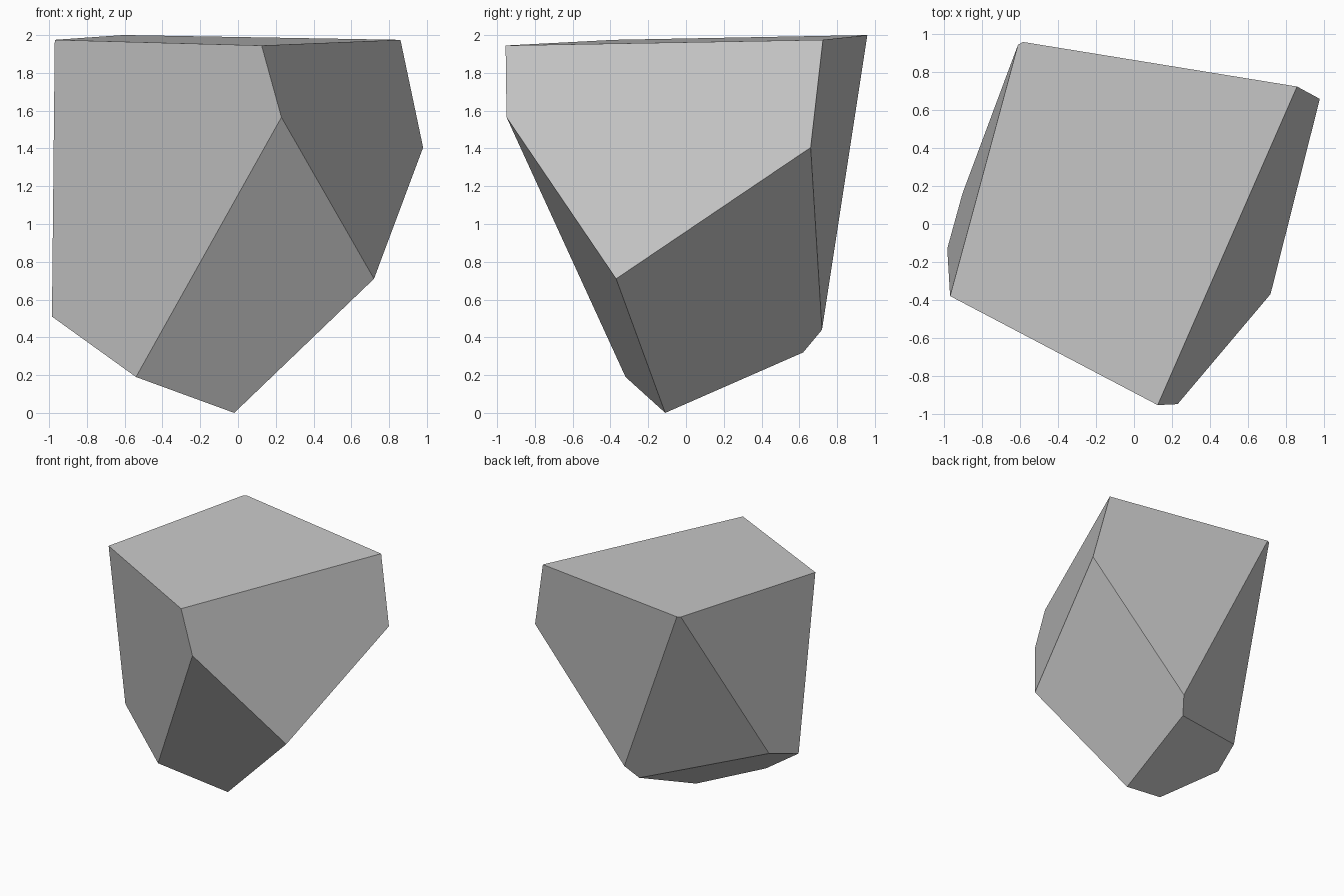
import bpy
import bmesh
import math

# Remove the default cube only
default_cube = bpy.data.objects.get("Cube")
if default_cube:
    bpy.data.objects.remove(default_cube, do_unlink=True)


def make_material(name, colour):
    material = bpy.data.materials.new(name)
    material.use_nodes = True
    material.diffuse_color = colour
    shader = material.node_tree.nodes["Principled BSDF"]
    shader.inputs["Base Color"].default_value = colour
    shader.inputs["Roughness"].default_value = 0.9
    return material


def faceted_stone(name, corners, material):
    """Wrap corner points in a convex shell and merge its coplanar facets."""
    bm = bmesh.new()
    for corner in corners:
        bm.verts.new(corner)
    bmesh.ops.convex_hull(bm, input=list(bm.verts))
    bmesh.ops.dissolve_limit(bm, angle_limit=math.radians(4),
                             verts=list(bm.verts), edges=list(bm.edges))
    bmesh.ops.recalc_face_normals(bm, faces=list(bm.faces))
    mesh = bpy.data.meshes.new(name)
    bm.to_mesh(mesh)
    bm.free()
    mesh.materials.append(material)
    stone = bpy.data.objects.new(name, mesh)
    bpy.context.collection.objects.link(stone)
    return stone


# Corners of the nearly level top
top_rim = [(-.97, -.38, 1.975), (.125, -.955, 1.945), (.86, .725, 1.975),
           (-.585, .96, 2), (-.612, .945, 2)]

# Corners where the sides break towards the base
side_breaks = [(.23, -.95, 1.565), (.98, .66, 1.405), (.72, -.37, .71),
               (-.985, -.13, .51), (-.905, .16, .6), (.085, .72, .44)]

# Corners of the tilted underside
underside = [(-.54, -.32, .19), (-.02, -.11, 0), (.012, .62, .32)]

stone_grey = make_material("stone grey", (.58, .58, .58, 1))
faceted_stone("boulder", top_rim + side_breaks + underside, stone_grey)
